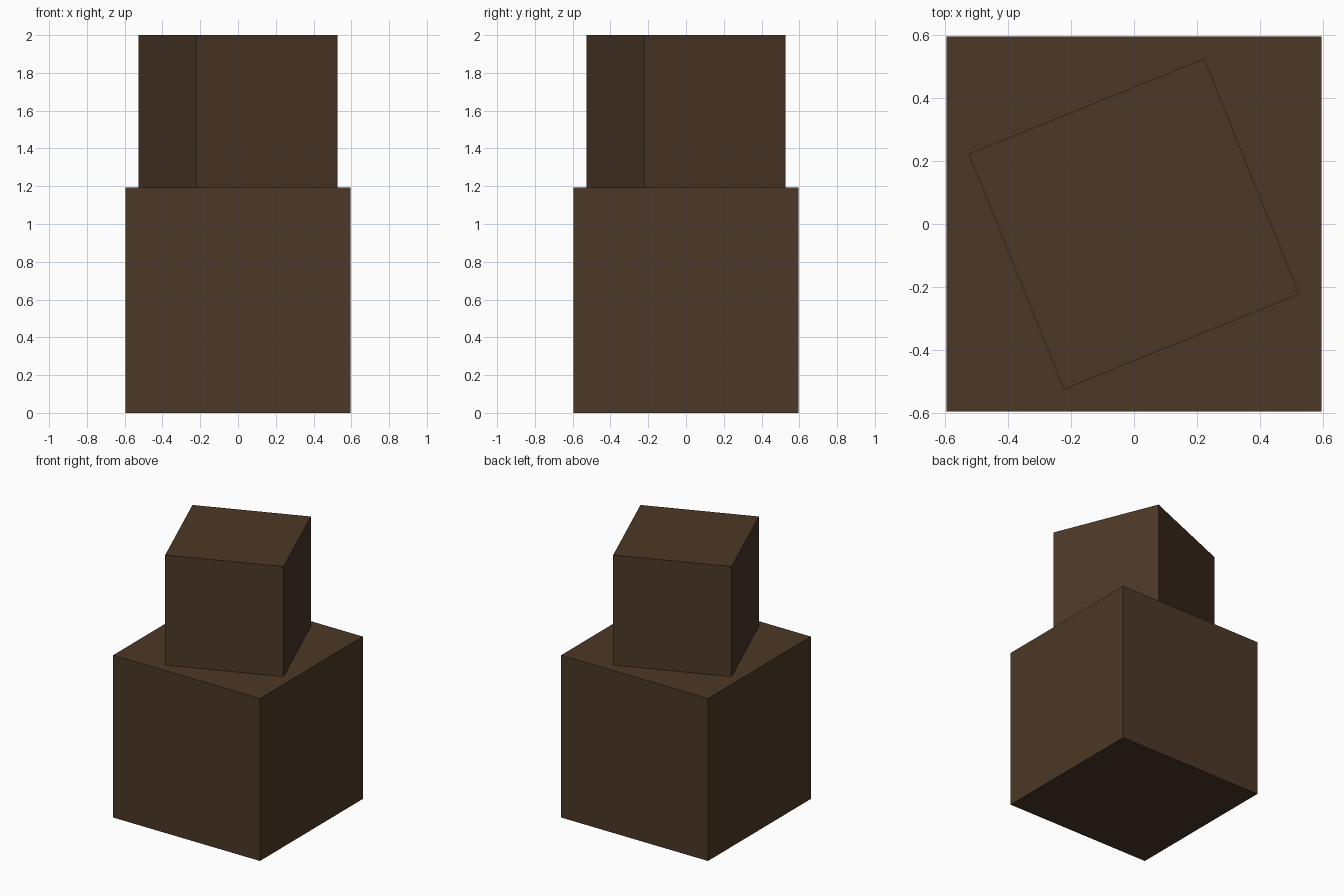
import bpy
import math

if "Cube" in bpy.data.objects:
    bpy.data.objects.remove(bpy.data.objects["Cube"])

# Single dark brown colour
brown = bpy.data.materials.new("dark_brown")
brown.diffuse_color = (0.072, 0.040, 0.020, 1.0)
brown.use_nodes = True
brown.node_tree.nodes["Principled BSDF"].inputs["Base Color"].default_value = brown.diffuse_color


def cube(name, size, bottom, turn=0.0):
    """Cube standing at height `bottom`, turned about z by `turn` degrees."""
    bpy.ops.mesh.primitive_cube_add(
        size=size,
        location=(0, 0, bottom + size / 2),
        rotation=(0, 0, math.radians(turn)),
    )
    obj = bpy.context.object
    obj.name = name
    obj.data.materials.append(brown)
    return obj


LOWER = 1.192
UPPER = 2.0 - LOWER

# Large crate on the floor, smaller turned crate stacked on it
cube("lower_crate", LOWER, 0.0)
cube("upper_crate", UPPER, LOWER, 22.0)
